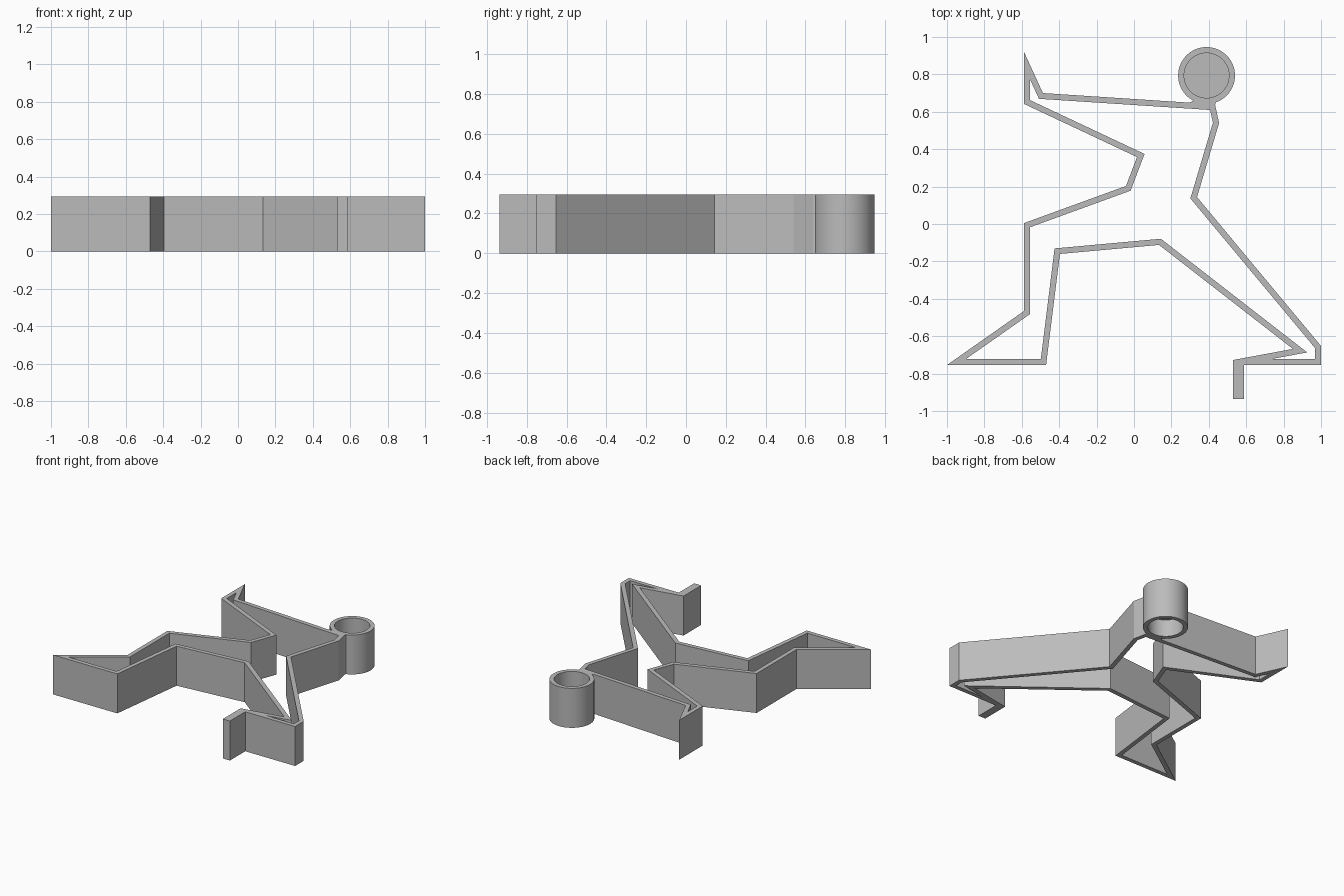
import bpy, bmesh, math
from mathutils import Vector

cube = bpy.data.objects.get("Cube")
if cube:
    bpy.data.objects.remove(cube, do_unlink=True)

HEIGHT = 0.295
WALL = 0.032

grey = bpy.data.materials.new("plain grey")
grey.use_nodes = True
grey.diffuse_color = (0.5, 0.5, 0.5, 1)
grey.node_tree.nodes["Principled BSDF"].inputs["Base Color"].default_value = grey.diffuse_color


def add_object(name, bm):
    bmesh.ops.recalc_face_normals(bm, faces=bm.faces)
    mesh = bpy.data.meshes.new(name)
    bm.to_mesh(mesh)
    bm.free()
    mesh.materials.append(grey)
    obj = bpy.data.objects.new(name, mesh)
    bpy.context.collection.objects.link(obj)
    return obj


def inset(points, width):
    """Mitred inward offset of a clockwise closed outline."""
    result = []
    for i, p in enumerate(points):
        a = (p - points[i - 1]).normalized()
        b = (points[(i + 1) % len(points)] - p).normalized()
        na, nb = Vector((a.y, -a.x)), Vector((b.y, -b.x))
        result.append(p + (na + nb) * width / (1 + na.dot(nb)))
    return result


def extruded(name, loops):
    """Flat shape bounded by closed loops, raised to the full height."""
    bm = bmesh.new()
    for loop in loops:
        verts = [bm.verts.new((p[0], p[1], 0)) for p in loop]
        for i, v in enumerate(verts):
            bm.edges.new((verts[i - 1], v))
    bmesh.ops.triangle_fill(bm, edges=bm.edges[:], use_beauty=True)
    top = bmesh.ops.extrude_face_region(bm, geom=bm.faces[:])["geom"]
    moved = [g for g in top if isinstance(g, bmesh.types.BMVert)]
    bmesh.ops.translate(bm, verts=moved, vec=(0, 0, HEIGHT))
    return add_object(name, bm)


# Outline of the lunging figure, clockwise from the fingertip
upper = [(-0.588, 0.92), (-0.487, 0.7), (0.433, 0.64), (0.455, 0.54),
         (0.337, 0.144), (1, -0.652), (1, -0.754)]
sole_point = [(0.385, -0.754)]
rear_toe = [(0.588, -0.754), (0.588, -0.936), (0.53, -0.936), (0.53, -0.727)]
lower = [(0.85, -0.668), (0.134, -0.112), (-0.396, -0.16), (-0.47, -0.754),
         (-1, -0.754), (-0.588, -0.465), (-0.588, 0.005), (-0.043, 0.203),
         (0.016, 0.358), (-0.588, 0.642)]

# Body wall: the hollow ignores the solid rear toe
hollow = inset([Vector(p) for p in upper + sole_point + lower], WALL)
extruded("body_wall", [upper + rear_toe + lower, hollow])

# Neck wedge joining the arm and the head
extruded("neck", [[(0.29, 0.645), (0.34, 0.67), (0.44, 0.658), (0.433, 0.635)]])

# Head: turned tube with a thin web halfway up
R_OUT, R_IN, WEB = 0.152, 0.12, 0.02
mid = HEIGHT / 2
profile = [(0, mid - WEB), (R_IN, mid - WEB), (R_IN, 0), (R_OUT, 0),
           (R_OUT, HEIGHT), (R_IN, HEIGHT), (R_IN, mid + WEB), (0, mid + WEB)]
bm = bmesh.new()
verts = [bm.verts.new((r, 0, z)) for r, z in profile]
edges = [bm.edges.new(pair) for pair in zip(verts, verts[1:])]
bmesh.ops.spin(bm, geom=verts + edges, cent=(0, 0, 0), axis=(0, 0, 1),
               angle=math.tau, steps=64)
bmesh.ops.remove_doubles(bm, verts=bm.verts, dist=0.0001)
head = add_object("head", bm)
head.location = (0.388, 0.794, 0)

bpy.ops.object.select_all(action="DESELECT")
head.select_set(True)
bpy.context.view_layer.objects.active = head
bpy.ops.object.shade_smooth_by_angle(angle=math.radians(30))
